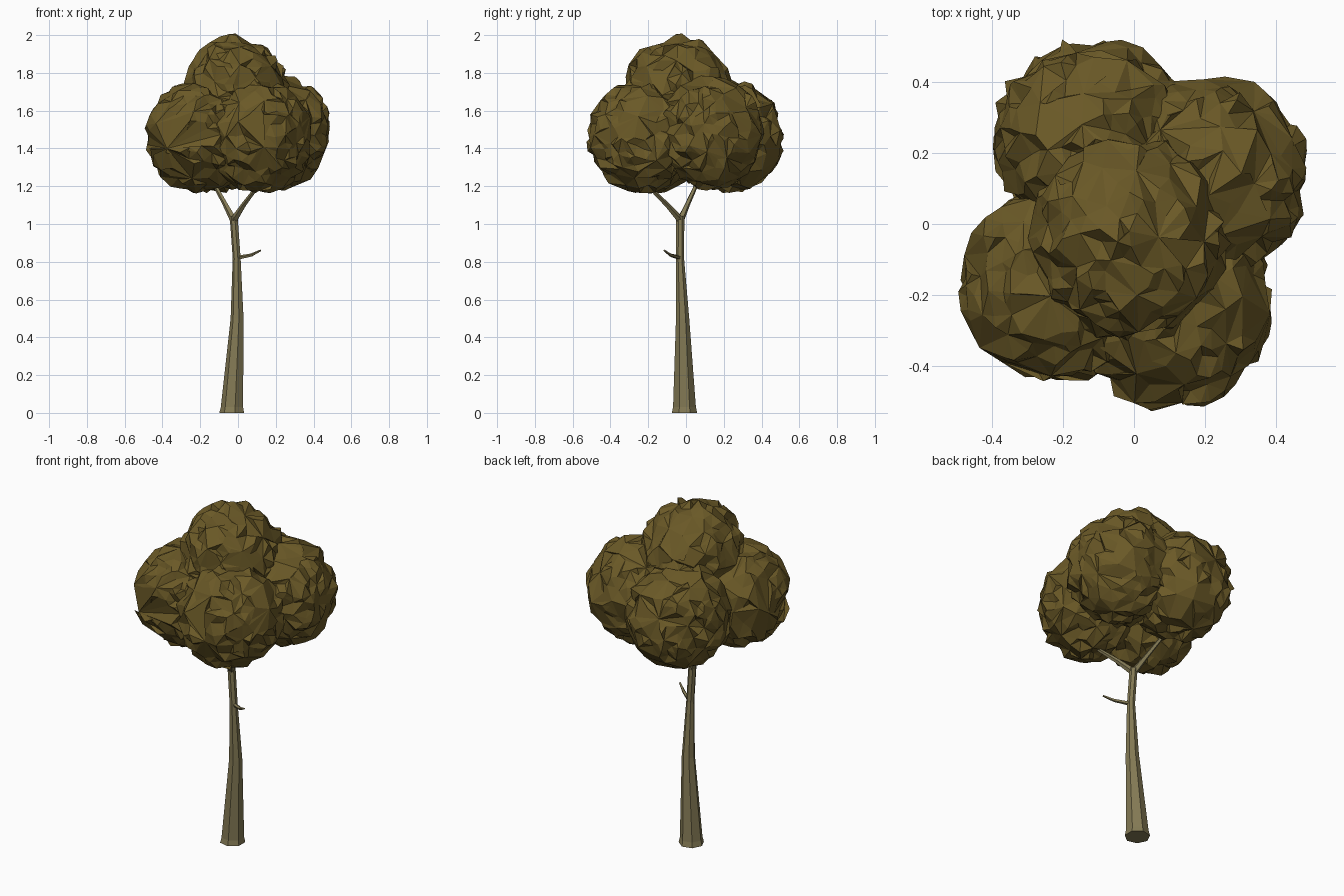
import bpy, bmesh, math, random
from mathutils import Vector

if "Cube" in bpy.data.objects:
    bpy.data.objects.remove(bpy.data.objects["Cube"])

random.seed(11)

def material(name, color):
    m = bpy.data.materials.new(name)
    m.diffuse_color = (*color, 1)
    m.use_nodes = True
    m.node_tree.nodes["Principled BSDF"].inputs["Base Color"].default_value = m.diffuse_color
    return m

bark = material("bark", (0.23, 0.195, 0.09))
leaf = material("leaf", (0.145, 0.1, 0.02))

def finish(bm, name, mat):
    bmesh.ops.recalc_face_normals(bm, faces=bm.faces)
    me = bpy.data.meshes.new(name)
    bm.to_mesh(me)
    bm.free()
    me.materials.append(mat)
    ob = bpy.data.objects.new(name, me)
    bpy.context.collection.objects.link(ob)

def limb(name, path, sides):
    """Faceted tube through (x, y, z, radius) points."""
    bm = bmesh.new()
    pts = [Vector(p[:3]) for p in path]
    rings = []
    for i, p in enumerate(pts):
        d = (pts[min(i + 1, len(pts) - 1)] - pts[max(i - 1, 0)]).normalized()
        if p.z < 0.1:
            d = Vector((0, 0, 1))
        u = d.cross(Vector((0, 1, 0))).normalized()
        v = d.cross(u)
        ring = []
        for k in range(sides):
            a = math.tau * k / sides
            ring.append(bm.verts.new(p + path[i][3] * (u * math.cos(a) + v * math.sin(a))))
        rings.append(ring)
    for a, b in zip(rings, rings[1:]):
        for k in range(sides):
            j = (k + 1) % sides
            bm.faces.new((a[k], a[j], b[j], b[k]))
    bm.faces.new(rings[0])
    bm.faces.new(rings[-1])
    finish(bm, name, bark)

def foliage(name, centre, size):
    """Crumpled low-poly ball of leaves."""
    bm = bmesh.new()
    bmesh.ops.create_icosphere(bm, subdivisions=4, radius=1)
    # Thin the even grid into irregular facets
    edges = random.sample(list(bm.edges), 330)
    bmesh.ops.collapse(bm, edges=edges)
    for v in bm.verts:
        jitter = Vector([random.uniform(-0.04, 0.04) for _ in range(3)])
        n = (v.co + jitter).normalized() * random.uniform(0.89, 1.04)
        v.co = Vector([c + s * k for c, s, k in zip(centre, size, n)])
    bmesh.ops.triangulate(bm, faces=bm.faces)
    finish(bm, name, leaf)

# Trunk with a slight flare at the foot
limb("trunk", [(-0.03, -0.008, 0, 0.069), (-0.029, -0.008, 0.03, 0.062),
               (-0.003, -0.018, 0.5, 0.036), (-0.006, -0.032, 0.82, 0.022),
               (-0.022, -0.03, 1.04, 0.022)], 7)

# Forked branches and side twig
limb("left_branch", [(-0.022, -0.03, 1.02, 0.02), (-0.07, 0.01, 1.11, 0.014),
                     (-0.13, 0.06, 1.22, 0.011), (-0.17, 0.12, 1.35, 0.006)], 5)
limb("right_branch", [(-0.022, -0.03, 1.02, 0.02), (0.03, -0.1, 1.1, 0.014),
                      (0.09, -0.18, 1.18, 0.011), (0.13, -0.23, 1.3, 0.006)], 5)
limb("side_twig", [(-0.005, -0.03, 0.82, 0.012), (0.07, -0.08, 0.835, 0.009),
                   (0.12, -0.115, 0.86, 0.005)], 5)

# Leaf clusters
for name, c, s in [
    ("foliage_left", (-0.215, -0.165, 1.465), (0.287, 0.282, 0.297)),
    ("foliage_front", (0.112, -0.232, 1.465), (0.285, 0.297, 0.297)),
    ("foliage_right", (0.212, 0.132, 1.485), (0.287, 0.285, 0.3)),
    ("foliage_back", (-0.118, 0.235, 1.465), (0.285, 0.292, 0.297)),
    ("foliage_top", (-0.01, -0.04, 1.705), (0.278, 0.29, 0.293)),
]:
    foliage(name, c, s)
